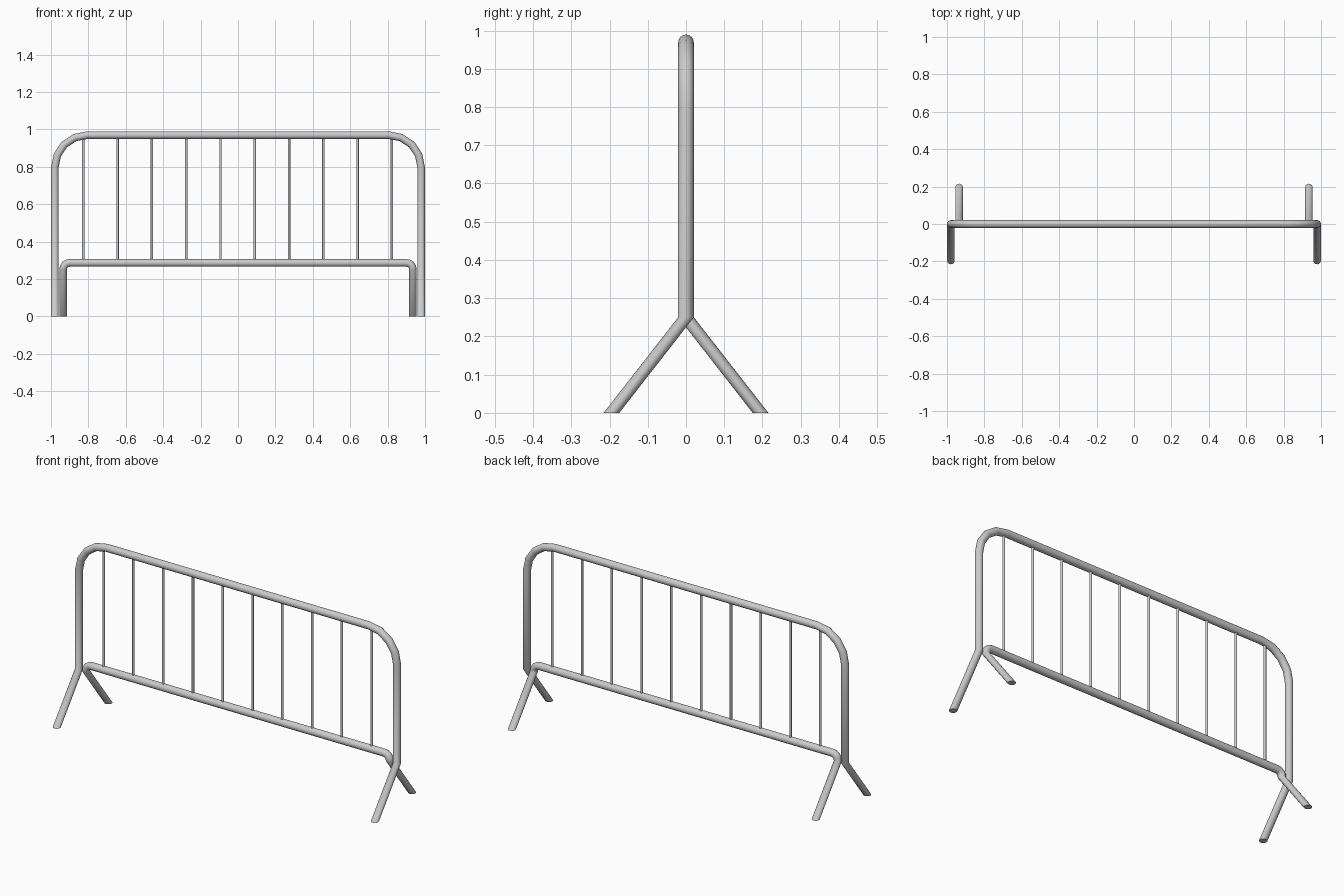
import bpy, bmesh, math

if "Cube" in bpy.data.objects:
    bpy.data.objects.remove(bpy.data.objects["Cube"])

SIDES = 16


def finish(bm, name):
    bmesh.ops.recalc_face_normals(bm, faces=bm.faces[:])
    mesh = bpy.data.meshes.new(name)
    bm.to_mesh(mesh)
    bm.free()
    ob = bpy.data.objects.new(name, mesh)
    bpy.context.collection.objects.link(ob)
    bpy.ops.object.select_all(action='DESELECT')
    ob.select_set(True)
    bpy.context.view_layer.objects.active = ob
    bpy.ops.object.shade_smooth_by_angle(angle=math.radians(50))
    return ob


def bent_tube(name, x, z_top, bend, foot_y, knee_z=0.25, r=0.0205, steps=4):
    """Continuous hoop: splayed foot, upright, rounded corner, rail, mirrored."""
    # each station: centre point and tilt of its ring
    half = [((x, foot_y, 0), 0), ((x, 0, knee_z), 0)]
    for i in range(steps + 1):
        a = math.pi / 2 * i / steps
        p = (x - bend + bend * math.cos(a), 0, z_top - bend + bend * math.sin(a))
        if p[2] > knee_z + 0.002:
            half.append((p, a))
    path = half + [((-p[0], p[1], p[2]), math.pi - a) for p, a in reversed(half)]

    bm = bmesh.new()
    rings = []
    for (px, py, pz), a in path:
        ring = []
        for k in range(SIDES):
            t = 2 * math.pi * k / SIDES
            u, v = r * math.cos(t), r * math.sin(t)
            ring.append(bm.verts.new((px + u * math.cos(a), py + v, pz + u * math.sin(a))))
        rings.append(ring)
    for r0, r1 in zip(rings, rings[1:]):
        for k in range(SIDES):
            n = (k + 1) % SIDES
            bm.faces.new((r0[k], r0[n], r1[n], r1[k]))
    bm.faces.new(rings[0])
    bm.faces.new(rings[-1])
    return finish(bm, name)


# outer hoop with front feet, lower rail with back feet
bent_tube("outer_frame", 0.979, 0.969, 0.172, -0.195)
bent_tube("lower_rail", 0.935, 0.286, 0.034, 0.195)

# vertical infill bars
COUNT, X0, X1, Z0, Z1 = 10, -0.827, 0.823, 0.286, 0.965
for i in range(COUNT):
    bm = bmesh.new()
    bmesh.ops.create_cone(bm, cap_ends=True, segments=12, radius1=0.0065,
                          radius2=0.0065, depth=Z1 - Z0)
    bar = finish(bm, f"infill_bar_{i + 1}")
    bar.location = (X0 + (X1 - X0) * i / (COUNT - 1), 0, (Z0 + Z1) / 2)
